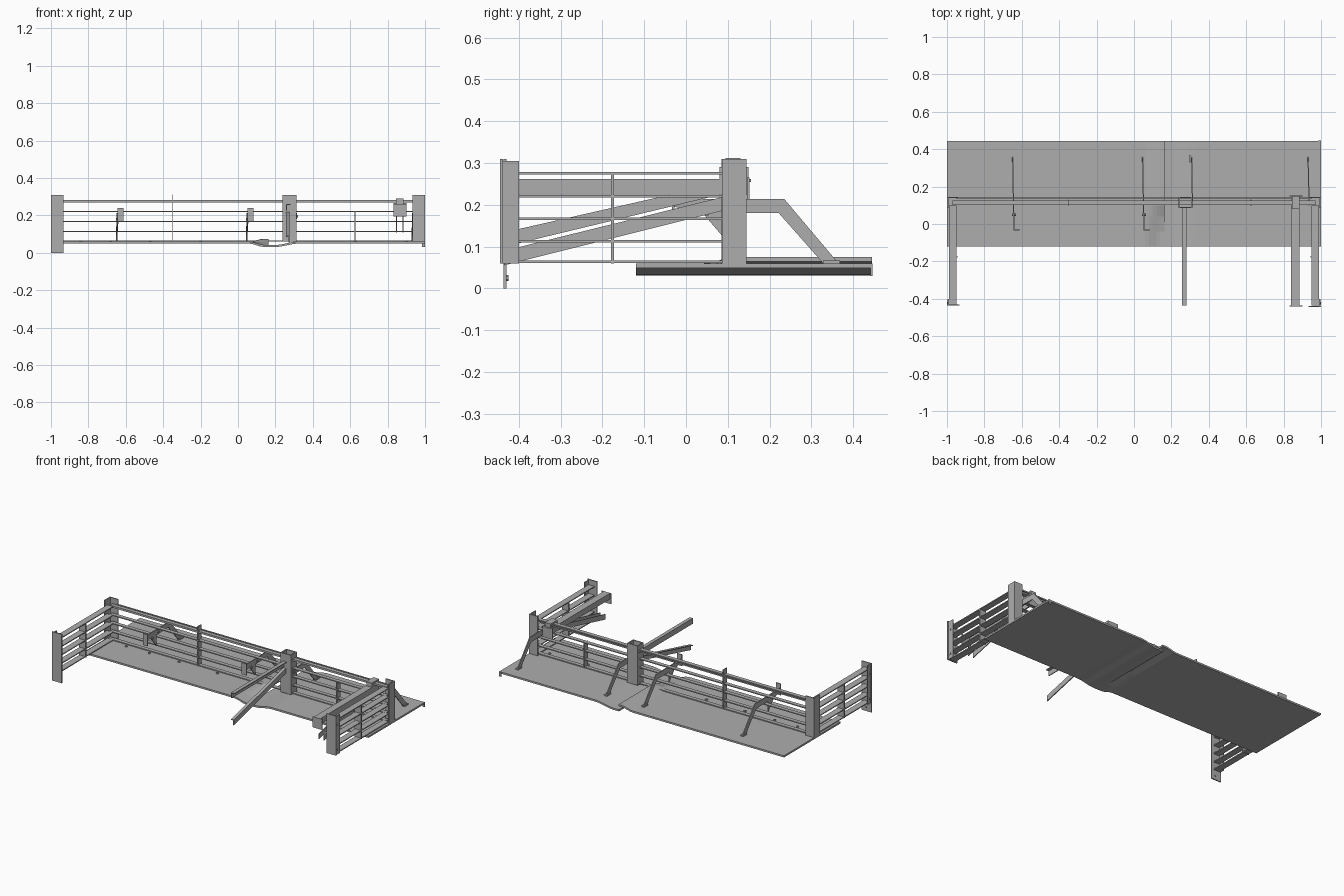
import bpy, bmesh, math
from mathutils import Vector

if "Cube" in bpy.data.objects:
    bpy.data.objects.remove(bpy.data.objects["Cube"])

steel = bpy.data.materials.new("grey steel")
steel.diffuse_color = (0.42, 0.42, 0.42, 1)
steel.use_nodes = True
steel.node_tree.nodes["Principled BSDF"].inputs["Base Color"].default_value = steel.diffuse_color


def finish(name, bm):
    bmesh.ops.recalc_face_normals(bm, faces=bm.faces)
    me = bpy.data.meshes.new(name)
    bm.to_mesh(me)
    bm.free()
    me.materials.append(steel)
    ob = bpy.data.objects.new(name, me)
    bpy.context.collection.objects.link(ob)
    return ob


def box(name, x0, x1, y0, y1, z0, z1):
    bm = bmesh.new()
    bmesh.ops.create_cube(bm, size=1)
    for v in bm.verts:
        v.co = Vector(((x0 + x1) / 2 + v.co.x * (x1 - x0),
                       (y0 + y1) / 2 + v.co.y * (y1 - y0),
                       (z0 + z1) / 2 + v.co.z * (z1 - z0)))
    return finish(name, bm)


def profile_x(name, yz, x, t, lean=0):
    """Side profile (y, z) extruded along x, leaning in x with y."""
    bm = bmesh.new()
    vs = [bm.verts.new((x + lean * y, y, z)) for y, z in yz]
    f = bm.faces.new(vs)
    r = bmesh.ops.extrude_face_region(bm, geom=[f])
    for v in r["geom"]:
        if isinstance(v, bmesh.types.BMVert):
            v.co.x += t
    return finish(name, bm)


def bolt(name, x, y, z, axis, r=0.007, d=0.006):
    bpy.ops.mesh.primitive_cylinder_add(vertices=6, radius=r, depth=d, location=(x, y, z))
    ob = bpy.context.object
    ob.name = name
    if axis == "x":
        ob.rotation_euler = (0, math.pi / 2, 0)
    elif axis == "y":
        ob.rotation_euler = (math.pi / 2, 0, 0)
    ob.data.materials.append(steel)


def deck(name, xs, ys, height, t=0.011):
    """Bent sheet: a grid whose top height follows a rule."""
    bm = bmesh.new()
    top = [[bm.verts.new((x, y, height(x, y))) for y in ys] for x in xs]
    bot = [[bm.verts.new((x, y, height(x, y) - t)) for y in ys] for x in xs]
    nx, ny = len(xs), len(ys)
    for i in range(nx - 1):
        for j in range(ny - 1):
            for g in (top, bot):
                bm.faces.new((g[i][j], g[i + 1][j], g[i + 1][j + 1], g[i][j + 1]))
    for i in range(nx - 1):
        for j in (0, ny - 1):
            bm.faces.new((top[i][j], top[i + 1][j], bot[i + 1][j], bot[i][j]))
    for j in range(ny - 1):
        for i in (0, nx - 1):
            bm.faces.new((top[i][j], top[i][j + 1], bot[i][j + 1], bot[i][j]))
    return finish(name, bm)


def smooth(t):
    t = max(0, min(1, t))
    return t * t * (3 - 2 * t)


# Deck sheets, dipping and overlapping at the joint
ys = [-0.12, -0.04, 0.04, 0.1, 0.145, 0.25, 0.35, 0.445]


def left_height(x, y):
    bend = smooth((x - 0.06) / 0.08)
    return 0.06 + bend * (-0.018 + 0.033 * smooth((y + 0.02) / 0.14))


def right_height(x, y):
    return 0.06 - 0.018 * (1 - smooth((x - 0.2) / 0.12))


deck("left_deck", [-1, 0.06, 0.08, 0.1, 0.12, 0.14, 0.162], ys, left_height)
deck("right_deck", [0.16, 0.2, 0.22, 0.24, 0.26, 0.28, 0.3, 0.32, 1], ys, right_height)
box("deck_edge_tab", 0.985, 1, 0.441, 0.446, 0.03, 0.06)

# Long fence rails and side rails
levels = [0.064, 0.113, 0.167, 0.22, 0.275]
for z in levels:
    h = 0.006 if z > 0.25 else 0.003
    box("back_rail", -0.97, 0.97, 0.101, 0.126, z - h, z + h)
    for s in (-1, 1):
        a, b = sorted((s * 0.948, s * 0.988))
        box("side_rail", a, b, -0.435, 0.1, z - 0.003, z + 0.003)
box("top_cap_rail", -0.95, 0.95, 0.135, 0.142, 0.272, 0.28)

# Flat uprights in the fences
box("fence_upright_left", -0.354, -0.349, 0.095, 0.13, 0.062, 0.312)
box("fence_upright_right", 0.622, 0.627, 0.095, 0.13, 0.062, 0.222)
for s in (-1, 1):
    a, b = sorted((s * 0.945, s * 0.99))
    box("side_upright", a, b, -0.179, -0.172, 0.06, 0.273)

# Corner angle posts and front end angles
for s in (-1, 1):
    a, b = sorted((s * 0.94, s))
    c, d = sorted((s * 0.993, s))
    box("corner_back_flange", a, b, 0.138, 0.145, 0.06, 0.31)
    box("corner_side_flange", c, d, 0.086, 0.145, 0.06, 0.31)
    a, b = sorted((s * 0.932, s))
    y = -0.437 if s < 0 else -0.445
    box("front_end_flange", a, b, y, y + 0.007, 0 if s < 0 else 0.06, 0.31)
    c, d = sorted((s * 0.99, s * 0.996))
    box("front_end_side_flange", c, d, y, -0.4, 0.06, 0.305)
    for z in (0.09, 0.248):
        bolt("side_bolt", s * 0.996, -0.423, z, "x")
bolt("foot_bolt", -0.96, -0.428, 0.025, "y")

# Hollow middle post
for a, b, c, d in ((0.238, 0.245, 0.085, 0.145), (0.305, 0.312, 0.085, 0.145),
                   (0.245, 0.305, 0.085, 0.092), (0.245, 0.305, 0.138, 0.145)):
    box("middle_post_wall", a, b, c, d, 0.06, 0.31)

# Middle post arm and its diagonal brace
box("middle_arm_web", 0.257, 0.262, -0.437, 0.088, 0.225, 0.26)
box("middle_arm_flange", 0.257, 0.28, -0.437, 0.088, 0.255, 0.26)
low = [(-0.435, 0.055), (0.085, 0.185), (0.085, 0.218), (-0.435, 0.09)]
profile_x("middle_brace", low, 0.27, 0.006)
low_top = [(-0.435, 0.085), (0.085, 0.213), (0.085, 0.218), (-0.435, 0.09)]
profile_x("middle_brace_flange", low_top, 0.257, 0.018)

# Right channel beam with two diagonal braces
box("channel_beam_top", 0.84, 0.885, -0.437, 0.155, 0.255, 0.262)
for x in (0.84, 0.88):
    box("channel_beam_side", x, x + 0.005, -0.437, 0.15, 0.225, 0.26)
box("channel_front_plate", 0.832, 0.9, 0.146, 0.152, 0.195, 0.265)
box("channel_cap", 0.845, 0.885, 0.08, 0.15, 0.262, 0.29)
high = [(-0.4, 0.108), (0.085, 0.225), (-0.035, 0.225), (-0.4, 0.142)]
for x in (0.845, 0.88):
    profile_x("channel_brace", high, x, 0.005)
box("channel_end_plate", 0.832, 0.9, -0.441, -0.436, 0.195, 0.262)

# Bent back struts with feet
strut = [(0.365, 0.06), (0.235, 0.214), (0.1, 0.214), (0.1, 0.18), (0.222, 0.18), (0.328, 0.06)]
front_arm = [(0.1, 0.214), (0.1, 0.18), (0.03, 0.18), (-0.03, 0.196), (-0.03, 0.214)]
gusset = [(0.04, 0.18), (0.1, 0.18), (0.1, 0.11)]
for x in (-0.645, 0.05, 0.312, 0.935):
    profile_x("back_strut", strut, x, 0.006, -0.02)
    box("strut_foot", x - 0.014, x + 0.006, 0.328, 0.368, 0.059, 0.067)
    bolt("strut_bolt", x + 0.006, 0.115, 0.195, "x")
    if x < 0.2:
        # Struts carried through the fence to a front bracket
        profile_x("front_arm", front_arm, x, 0.006, -0.02)
        profile_x("front_gusset", gusset, x, 0.006, -0.02)
        box("front_bracket", x, x + 0.034, -0.034, -0.028, 0.167, 0.24)
        bolt("bracket_bolt", x + 0.003, 0.05, 0.18, "x", 0.007, 0.02)

# Deck bolts
for x in (-0.84, -0.68, -0.47, -0.2, 0.63, 0.9):
    bolt("deck_bolt", x, 0.08, 0.063, "z", 0.008)
